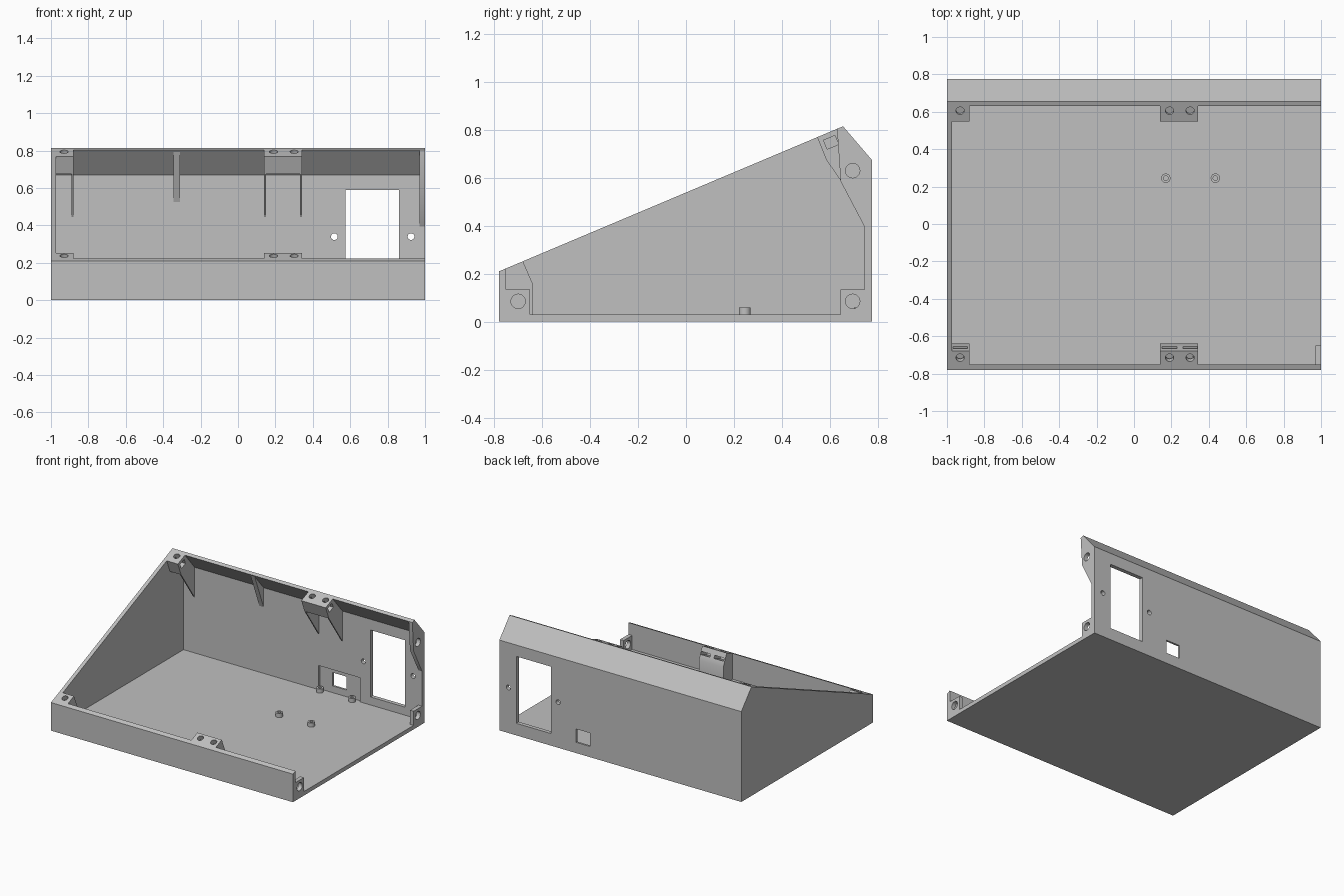
import bpy, bmesh, math
from mathutils import Matrix, Vector

cube = bpy.data.objects.get("Cube")
if cube:
    bpy.data.objects.remove(cube, do_unlink=True)

grey = bpy.data.materials.new("plain_grey")
grey.use_nodes = True
grey.diffuse_color = (0.53, 0.53, 0.53, 1)
grey.node_tree.nodes["Principled BSDF"].inputs["Base Color"].default_value = grey.diffuse_color

SLOPE = (0.815 - 0.21) / (0.655 + 0.78)
TILT = math.atan(SLOPE)
INNER = -0.972          # inside of the closed side wall
FLOOR = 0.03


def rim(y):
    """Height of the sloping rim plane."""
    return 0.21 + SLOPE * (y + 0.78)


def add(name, bm):
    bmesh.ops.recalc_face_normals(bm, faces=bm.faces)
    mesh = bpy.data.meshes.new(name)
    bm.to_mesh(mesh)
    bm.free()
    mesh.materials.append(grey)
    ob = bpy.data.objects.new(name, mesh)
    bpy.context.collection.objects.link(ob)
    return ob


def prism(name, points, x0, x1):
    """Extrude a (y, z) outline along x."""
    bm = bmesh.new()
    face = bm.faces.new([bm.verts.new((x0, y, z)) for y, z in points])
    ext = bmesh.ops.extrude_face_region(bm, geom=[face])
    verts = [g for g in ext["geom"] if isinstance(g, bmesh.types.BMVert)]
    bmesh.ops.translate(bm, verts=verts, vec=(x1 - x0, 0, 0))
    return add(name, bm)


def box(name, x0, x1, y0, y1, z0, z1):
    return prism(name, [(y0, z0), (y1, z0), (y1, z1), (y0, z1)], x0, x1)


def tilted(name, y, z, w, h, x0, x1):
    """Box aligned with the sloping rim."""
    c, s = math.cos(TILT), math.sin(TILT)
    pts = [(y + a * w / 2 * c - b * h / 2 * s, z + a * w / 2 * s + b * h / 2 * c)
           for a, b in ((-1, -1), (1, -1), (1, 1), (-1, 1))]
    return prism(name, pts, x0, x1)


def rod(name, centre, r, depth, axis="Z", tilt=0):
    turn = {"X": Matrix.Rotation(math.pi / 2, 4, "Y"),
            "Y": Matrix.Rotation(math.pi / 2, 4, "X"),
            "Z": Matrix.Rotation(tilt, 4, "X")}[axis]
    bm = bmesh.new()
    bmesh.ops.create_cone(bm, cap_ends=True, segments=24, radius1=r, radius2=r,
                          depth=depth, matrix=Matrix.Translation(Vector(centre)) @ turn)
    return add(name, bm)


def cut(ob, *cutters):
    """Subtract the cutters and bake the result."""
    for c in cutters:
        c.hide_render = True
        mod = ob.modifiers.new("cut", "BOOLEAN")
        mod.operation, mod.solver, mod.object = "DIFFERENCE", "EXACT", c
    graph = bpy.context.evaluated_depsgraph_get()
    mesh = bpy.data.meshes.new_from_object(ob.evaluated_get(graph))
    ob.modifiers.clear()
    ob.data = mesh
    for c in cutters:
        bpy.data.objects.remove(c, do_unlink=True)
    return ob


# Tray shell: sloped case, open on top and on the left side
shell = prism("case_shell", [(-0.78, 0), (0.775, 0), (0.775, 0.675), (0.655, 0.815), (-0.78, 0.21)], -1, 1)
cut(shell,
    prism("cavity", [(-0.75, FLOOR), (0.745, FLOOR), (0.745, 0.67), (0.63, rim(0.63)),
                     (0.62, 1), (-0.75, 1)], INNER, 1.2))

# Rear wall openings: large window with screw holes, small port in a recess
cut(shell,
    box("window", 0.575, 0.86, 0.7, 0.9, 0.09, 0.59),
    box("port", 0.25, 0.365, 0.7, 0.9, 0.08, 0.18),
    box("recess", 0.145, 0.485, 0.7, 0.76, FLOOR, 0.21),
    *[rod("screw_hole", (x, 0.76, 0.34), 0.018, 0.2, "Y") for x in (0.515, 0.925)])

# Screw bosses: a corner one and a double one, front and rear
for side, x0, x1, holes in (("corner", INNER, -0.88, [-0.93]), ("middle", 0.14, 0.342, [0.19, 0.3])):
    front = prism(f"front_{side}_boss",
                  [(-0.75, FLOOR), (-0.64, FLOOR), (-0.64, 0.16), (-0.68, rim(-0.68)), (-0.75, rim(-0.75))],
                  x0, x1)
    cut(front,
        *[rod("screw", (x, -0.715, rim(-0.715)), 0.022, 0.12, tilt=TILT) for x in holes],
        *[tilted("nut_slot", -0.69, 0.195, 0.1, 0.022, x - 0.039, x + 0.039) for x in holes])

    rear = prism(f"rear_{side}_boss",
                 [(0.547, rim(0.547)), (0.585, 0.675), (0.741, 0.675), (0.63, rim(0.63))], x0, x1)
    slots = [tilted("nut_slot", 0.605, 0.748, 0.052, 0.04, x1 - 0.075, x1 + 0.05)]
    if side == "middle":
        slots.append(tilted("nut_slot", 0.605, 0.748, 0.052, 0.04, x0 - 0.05, x0 + 0.075))
    cut(rear, *slots,
        *[rod("screw", (x, 0.605, rim(0.605)), 0.022, 0.12, tilt=TILT) for x in holes])

# Thin gussets below the rear bosses, and one broad rib
for i, x in enumerate((-0.89, 0.14, 0.332)):
    prism(f"rear_gusset_{i + 1}", [(0.585, 0.675), (0.745, 0.445), (0.745, 0.67), (0.741, 0.675)], x, x + 0.01)
prism("rear_rib", [(0.64, 0.792), (0.745, 0.525), (0.745, 0.67)], -0.345, -0.31)

# Joining tabs on the open side
for name, y0 in (("front", -0.75), ("rear", 0.645)):
    tab = box(f"{name}_lower_tab", 0.97, 1, y0, y0 + 0.1, FLOOR, 0.135)
    cut(tab, rod("bolt_hole", (1, y0 + 0.05, 0.085), 0.03, 0.2, "X"))
tab = prism("rear_upper_tab", [(0.63, rim(0.63)), (0.645, 0.585), (0.745, 0.395), (0.745, 0.67)], 0.97, 1)
cut(tab, rod("bolt_hole", (1, 0.695, 0.63), 0.03, 0.2, "X"))

# Board standoffs on the floor
for x in (0.17, 0.435):
    for y in (0.245, 0.725):
        post = rod("board_standoff", (x, y, FLOOR + 0.015), 0.025, 0.03)
        cut(post, rod("pilot_hole", (x, y, 0.06), 0.012, 0.05))

# Smooth the round holes, keep edges sharp
bpy.ops.object.select_all(action="DESELECT")
for ob in bpy.context.collection.objects:
    if ob.type == "MESH":
        ob.select_set(True)
bpy.context.view_layer.objects.active = shell
bpy.ops.object.shade_smooth_by_angle(angle=math.radians(30))
